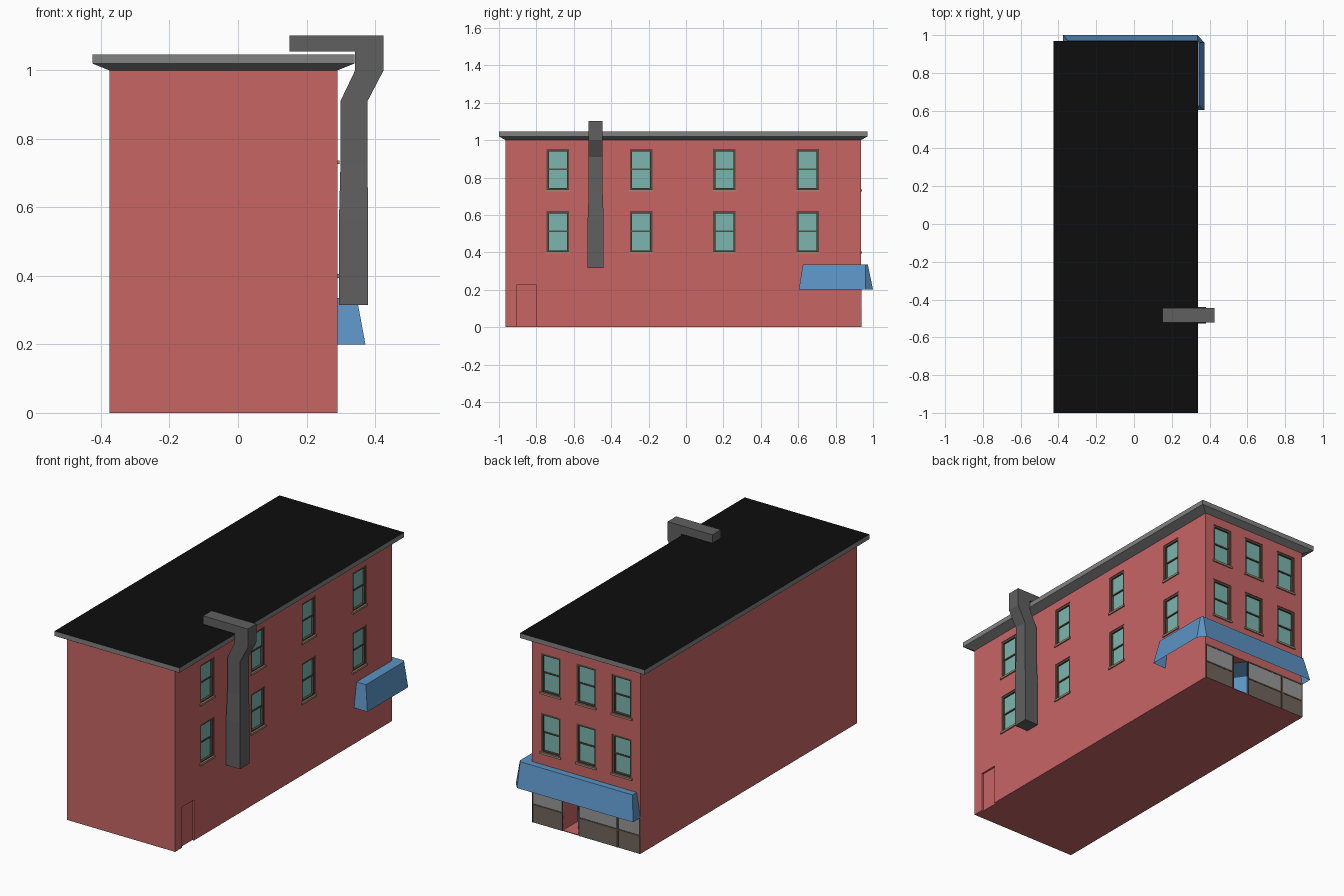
import bpy, bmesh

if "Cube" in bpy.data.objects:
    bpy.data.objects.remove(bpy.data.objects["Cube"])

X0, X1, Y0, Y1 = -0.375, 0.29, -0.965, 0.935   # wall planes


def material(name, rgb):
    m = bpy.data.materials.new(name)
    m.diffuse_color = (*rgb, 1)
    m.use_nodes = True
    m.node_tree.nodes["Principled BSDF"].inputs["Base Color"].default_value = m.diffuse_color
    return m


BRICK = material("brick", (0.58, 0.13, 0.13))
TEAL = material("window_glass", (0.20, 0.47, 0.43))
BROWN = material("window_frame", (0.10, 0.07, 0.05))
TAN = material("sill_stone", (0.36, 0.26, 0.17))
BLUE = material("awning_blue", (0.105, 0.29, 0.55))
NAVY = material("door_glass", (0.02, 0.05, 0.09))
METAL = material("duct_metal", (0.117, 0.117, 0.117))
TRIM = material("cornice_grey", (0.22, 0.22, 0.22))
TAR = material("roof_black", (0.004, 0.004, 0.004))
PANEL = material("shop_panel", (0.16, 0.13, 0.11))
PANE = material("shop_glass", (0.32, 0.32, 0.32))


def finish(name, bm, *mats):
    bmesh.ops.remove_doubles(bm, verts=bm.verts, dist=1e-5)
    bmesh.ops.recalc_face_normals(bm, faces=bm.faces)
    me = bpy.data.meshes.new(name)
    bm.to_mesh(me)
    bm.free()
    for m in mats:
        me.materials.append(m)
    ob = bpy.data.objects.new(name, me)
    bpy.context.collection.objects.link(ob)
    return ob


def loft(bm, rings, closed=True, caps=(True, True)):
    vs = [[bm.verts.new(p) for p in r] for r in rings]
    n = len(rings[0])
    for a, b in zip(vs, vs[1:]):
        for i in range(n if closed else n - 1):
            j = (i + 1) % n
            bm.faces.new((a[i], a[j], b[j], b[i]))
    if caps[0]:
        bm.faces.new(vs[0])
    return bm.faces.new(vs[-1]) if caps[1] else None


def prism(bm, pts, z0, z1):
    loft(bm, [[(x, y, z) for x, y in pts] for z in (z0, z1)])


def wall_box(bm, wall, u0, u1, z0, z1, d0, d1):
    # box on a wall: u runs along it, d is the distance outwards
    if wall == "right":
        a, b, c, d = X1 + d0, X1 + d1, u0, u1
    else:
        a, b, c, d = u0, u1, Y1 + d0, Y1 + d1
    prism(bm, [(a, c), (b, c), (b, d), (a, d)], z0, z1)


# Windows: openings, frames, sashes and sills on the right and back walls
cut, frame, glass, sill = (bmesh.new() for _ in range(4))
spots = [("right", u) for u in (-0.685, -0.24, 0.205, 0.65)]
spots += [("back", u) for u in (0.176, -0.042, -0.261)]
for wall, u in spots:
    for z0, z1 in ((0.405, 0.62), (0.737, 0.952)):
        a, b, t, mid = u - 0.06, u + 0.06, 0.012, (z0 + z1) / 2
        wall_box(cut, wall, a, b, z0, z1, -0.025, 0.02)
        for s in ((a, a + t, z0, z1), (b - t, b, z0, z1),
                  (a + t, b - t, z0, z0 + 0.006), (a + t, b - t, z1 - t, z1)):
            wall_box(frame, wall, *s, -0.024, -0.003)
        wall_box(frame, wall, a + t, b - t, mid - 0.004, mid + 0.004, -0.024, -0.009)
        wall_box(glass, wall, a + t, b - t, z0 + 0.006, mid, -0.024, -0.016)
        wall_box(glass, wall, a + t, b - t, mid, z1 - t, -0.024, -0.012)
        wall_box(sill, wall, a - 0.004, b + 0.004, z0 - 0.011, z0, -0.01, 0.007)
finish("window_frames", frame, BROWN)
finish("window_glass", glass, TEAL)
finish("window_sills", sill, TAN)

# Openings for the side door and the angled shop entrance
wall_box(cut, "right", -0.905, -0.80, -0.01, 0.225, -0.01, 0.02)
prism(cut, [(0, Y1), (0, 0.96), (0.1, 0.96), (0.1, 0.80)], 0.004, 0.2)
cutter = finish("opening_cutter", cut)
cutter.hide_render = True

# Brick building with the openings cut out
bm = bmesh.new()
prism(bm, [(X0, Y0), (X1, Y0), (X1, Y1), (X0, Y1)], 0, 1)
body = finish("building_walls", bm, BRICK)
mod = body.modifiers.new("openings", "BOOLEAN")
mod.operation, mod.solver, mod.object = "DIFFERENCE", "EXACT", cutter
dg = bpy.context.evaluated_depsgraph_get()
mesh = bpy.data.meshes.new_from_object(body.evaluated_get(dg))
body.modifiers.clear()
body.data = mesh
bpy.data.objects.remove(cutter)

# Flared cornice with a flat black roof
bm = bmesh.new()
rings = []
for e, z in ((0, 1.0), (0.05, 1.02), (0.05, 1.047)):
    f = e * 0.7
    rings.append([(X0 - e, Y0 - f, z), (X1 + e, Y0 - f, z),
                  (X1 + e, Y1 + f, z), (X0 - e, Y1 + f, z)])
loft(bm, rings, caps=(False, True)).material_index = 1
finish("roof_cornice", bm, TRIM, TAR)

# Ventilation duct up the right wall and over the roof edge
bm = bmesh.new()
yc, rings = -0.483, []
for xi, zi, xo, zo, h in ((0.295, 0.315, 0.380, 0.315, 0.043),
                          (0.295, 0.57, 0.380, 0.57, 0.043),
                          (0.299, 0.72, 0.378, 0.72, 0.0375),
                          (0.299, 0.91, 0.378, 0.91, 0.0375),
                          (0.342, 1.0, 0.425, 1.0, 0.0375),
                          (0.342, 1.055, 0.425, 1.102, 0.0375),
                          (0.15, 1.055, 0.15, 1.102, 0.0375)):
    rings.append([(xi, yc - h, zi), (xo, yc - h, zo), (xo, yc + h, zo), (xi, yc + h, zi)])
loft(bm, rings)
finish("vent_duct", bm, METAL)

# Awning wrapping the back right corner, open underneath
bm = bmesh.new()
zt, zb = 0.335, 0.2
side = [(X1, 0.625, zt), (0.347, 0.625, zt), (0.372, 0.603, zb)]
corner_a = [(X1, Y1, zt), (0.347, 0.96, zt), (0.372, 0.96, zb)]
corner_b = [(X1, Y1, zt), (0.337, 0.972, zt), (0.337, 1.0, zb)]
end = [(-0.352, Y1, zt), (-0.352, 0.972, zt), (X0, 1.0, zb)]
loft(bm, [side, corner_a], closed=False, caps=(False, False))
loft(bm, [corner_b, end], closed=False, caps=(False, False))
bm.faces.new([bm.verts.new(p) for p in (corner_a[0], corner_a[1], corner_b[1])])
bm.faces.new([bm.verts.new(p) for p in (corner_a[1], corner_a[2], corner_b[2], corner_b[1])])
bm.faces.new([bm.verts.new(p) for p in side + [(X1, 0.603, zb)]])
bm.faces.new([bm.verts.new(p) for p in end + [(X0, Y1, zb)]])
finish("awning", bm, BLUE)

# Shop front: lower panels, panes and dark bars
low, pane, bars = bmesh.new(), bmesh.new(), bmesh.new()
for a, b in ((X0 + 0.001, -0.235), (-0.235, 0.0), (0.1, X1 - 0.001)):
    wall_box(low, "back", a, b, 0, 0.1, -0.005, 0.002)
    wall_box(pane, "back", a, b, 0.1, 0.2, -0.005, 0.002)
    for z in (0.1, 0.2):
        wall_box(bars, "back", a, b, z - 0.004, z + 0.004, -0.004, 0.004)
    for u in (a, b - 0.006):
        wall_box(bars, "back", u, u + 0.006, 0, 0.2, -0.004, 0.004)
finish("shop_lower_panels", low, PANEL)
finish("shop_panes", pane, PANE)
finish("shop_bars", bars, BROWN)

# Angled shop door with its glass
plan = [(0, Y1), (0.1, 0.80), (0.1, 0.806), (0.004, Y1)]
for name, z0, z1, m in (("shop_door", 0.004, 0.11, BLUE), ("shop_door_glass", 0.11, 0.2, NAVY)):
    bm = bmesh.new()
    prism(bm, plan, z0, z1)
    finish(name, bm, m)
